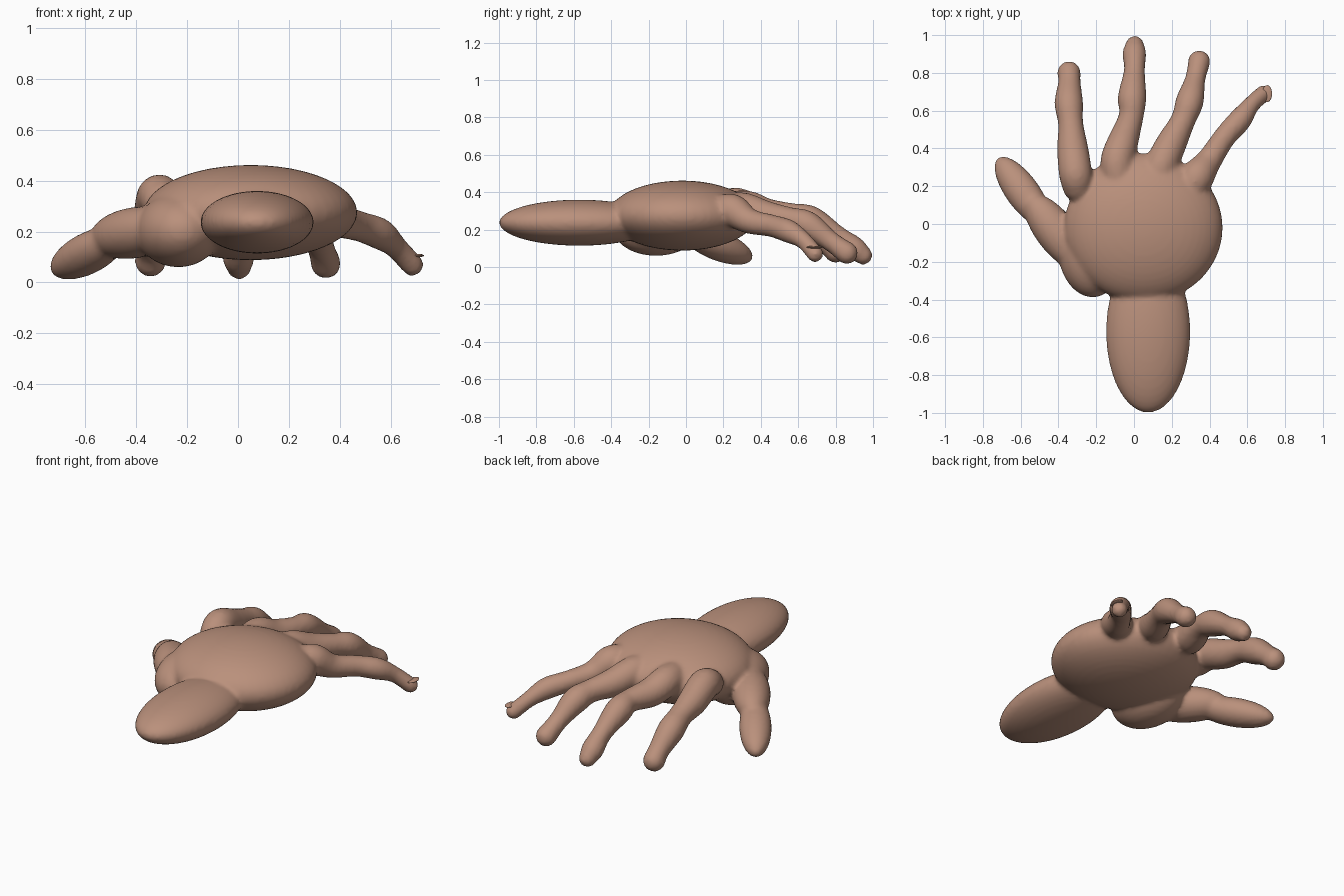
import bpy, bmesh
from math import sin, cos, tau
from mathutils import Vector, Matrix

cube = bpy.data.objects.get("Cube")
if cube:
    bpy.data.objects.remove(cube, do_unlink=True)

skin = bpy.data.materials.new("warm skin")
skin.use_nodes = True
colour = (0.49, 0.28, 0.2, 1)
skin.diffuse_color = colour
skin.node_tree.nodes["Principled BSDF"].inputs["Base Color"].default_value = colour

bm = bmesh.new()


def ellipsoid(centre, radii, axis=(0, 1, 0), segments=48):
    """Ellipsoid whose local y radius runs along axis."""
    turn = Vector(axis).to_track_quat('Y', 'Z').to_matrix().to_4x4()
    place = Matrix.Translation(centre) @ turn @ Matrix.Diagonal((*radii, 1))
    bmesh.ops.create_uvsphere(bm, u_segments=segments, v_segments=segments // 2,
                              radius=1, matrix=place)


def bone(start, end, radius, height):
    """Long ellipsoid spanning two points."""
    a, b = Vector(start), Vector(end)
    ellipsoid((a + b) / 2, (radius, (b - a).length / 2, height), b - a)


def finger(points, steps=6, sides=20):
    """Smooth swelling tube through (x, y, z, radius) points, with round ends."""
    p = [Vector(q) for q in points]
    p = [p[0]] + p + [p[-1]]
    path = []
    for a, b, c, d in zip(p, p[1:], p[2:], p[3:]):
        for i in range(steps):
            t = i / steps
            path.append(0.5 * (2 * b + (c - a) * t + (2 * a - 5 * b + 4 * c - d) * t**2
                               + (3 * b - a - 3 * c + d) * t**3))
    path.append(p[-1])
    rings = []
    for i, q in enumerate(path):
        ahead = path[min(i + 1, len(path) - 1)] - path[max(i - 1, 0)]
        turn = Vector(ahead[:3]).to_track_quat('Y', 'Z')
        rings.append([bm.verts.new(Vector(q[:3]) + turn @ Vector(
            (q[3] * cos(tau * k / sides), 0, q[3] * sin(tau * k / sides))))
            for k in range(sides)])
    for low, high in zip(rings, rings[1:]):
        for k in range(sides):
            bm.faces.new((low[k - 1], low[k], high[k], high[k - 1]))
    bm.faces.new(rings[0])
    bm.faces.new(rings[-1])
    for q in (path[0], path[-1]):
        ellipsoid(q[:3], [q[3]] * 3, segments=sides)


# Palm, forearm and thumb mound
ellipsoid((0.05, -0.02, 0.275), (0.42, 0.395, 0.187))
ellipsoid((0.075, -0.57, 0.237), (0.223, 0.43, 0.123))
ellipsoid((-0.235, -0.16, 0.205), (0.165, 0.23, 0.145), (-0.15, 1, 0))

# Thumb
bone((-0.26, -0.24, 0.22), (-0.56, 0.15, 0.17), 0.108, 0.1)
bone((-0.46, -0.01, 0.185), (-0.72, 0.35, 0.045), 0.09, 0.08)

# Index, middle, ring and little fingers, from knuckle to tip
finger([(-0.3, 0.2, 0.32, 0.08), (-0.31, 0.27, 0.337, 0.088), (-0.325, 0.4, 0.29, 0.083),
        (-0.335, 0.53, 0.255, 0.067), (-0.345, 0.64, 0.21, 0.076),
        (-0.342, 0.75, 0.13, 0.06), (-0.344, 0.8, 0.085, 0.063)])
finger([(-0.08, 0.22, 0.32, 0.085), (-0.09, 0.33, 0.32, 0.088), (-0.06, 0.43, 0.285, 0.083),
        (-0.015, 0.57, 0.275, 0.066), (-0.01, 0.67, 0.25, 0.076),
        (0.002, 0.81, 0.165, 0.056), (0.002, 0.9, 0.1, 0.063), (0.004, 0.947, 0.062, 0.05)])
finger([(0.12, 0.22, 0.31, 0.085), (0.145, 0.31, 0.31, 0.088), (0.195, 0.42, 0.275, 0.082),
        (0.26, 0.55, 0.255, 0.066), (0.295, 0.65, 0.225, 0.074),
        (0.325, 0.77, 0.14, 0.054), (0.345, 0.86, 0.075, 0.06)])
finger([(0.3, 0.18, 0.3, 0.08), (0.335, 0.25, 0.3, 0.09), (0.4, 0.34, 0.245, 0.068),
        (0.48, 0.46, 0.22, 0.06), (0.56, 0.55, 0.19, 0.062),
        (0.62, 0.63, 0.14, 0.046), (0.685, 0.69, 0.07, 0.045)])

bmesh.ops.recalc_face_normals(bm, faces=bm.faces)
mesh = bpy.data.meshes.new("hand")
bm.to_mesh(mesh)
bm.free()
mesh.materials.append(skin)
hand = bpy.data.objects.new("hand", mesh)
bpy.context.collection.objects.link(hand)

# Fuse all parts into one skin
fuse = hand.modifiers.new("fuse", 'REMESH')
fuse.mode = 'VOXEL'
fuse.voxel_size = 0.014
fuse.use_smooth_shade = True
soften = hand.modifiers.new("soften", 'SMOOTH')
soften.factor = 0.5
soften.iterations = 5

# Thin nail on the little finger
bpy.ops.mesh.primitive_uv_sphere_add(segments=24, ring_count=12, location=(0.705, 0.69, 0.106))
nail = bpy.context.object
nail.name = "little_finger_nail"
nail.scale = (0.026, 0.045, 0.007)
nail.data.materials.append(skin)
bpy.ops.object.shade_smooth()
